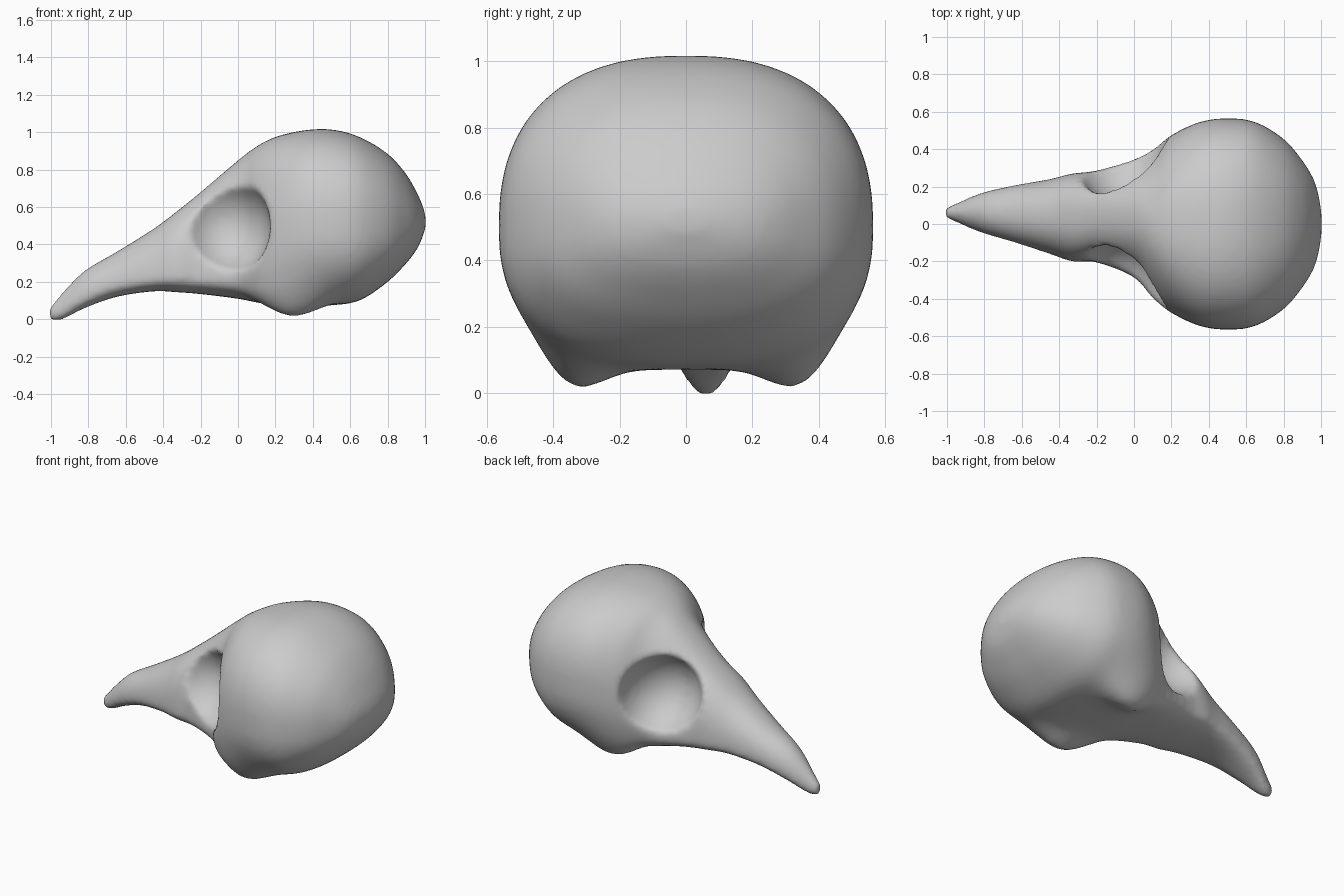
import bpy, bmesh, math

cube = bpy.data.objects.get("Cube")
if cube:
    bpy.data.objects.remove(cube, do_unlink=True)

bone = bpy.data.materials.new("bone grey")
bone.use_nodes = True
colour = (0.6, 0.6, 0.6, 1)
bone.diffuse_color = colour
bone.node_tree.nodes["Principled BSDF"].inputs["Base Color"].default_value = colour

# Skull stations: x, side shift, half width, top, bottom, height of widest point, roundness of roof
STATIONS = [
    (-1.01, .06, .025, .06, 0, .03, 2),
    (-.95, .06, .05, .13, -.005, .05, 2),
    (-.82, .06, .105, .26, .06, .13, 2.1),
    (-.65, .055, .15, .36, .12, .19, 2.2),
    (-.45, .04, .2, .485, .15, .22, 2.3),
    (-.33, .035, .235, .575, .145, .23, 2.4),
    (-.2, .04, .245, .68, .135, .22, 2.4),
    (0, .03, .315, .85, .11, .23, 2.3),
    (.1, 0, .4, .925, .09, .34, 2.2),
    (.2, 0, .475, .975, .075, .44, 2.3),
    (.35, 0, .545, 1.01, .07, .5, 2.4),
    (.5, 0, .565, 1.015, .075, .5, 2.4),
    (.65, 0, .545, .975, .1, .5, 2.4),
    (.8, 0, .455, .885, .2, .5, 2.3),
    (.9, 0, .34, .775, .3, .51, 2.2),
    (.96, 0, .24, .67, .38, .52, 2),
    (.99, 0, .14, .6, .45, .52, 2),
    (1.003, 0, .05, .55, .49, .52, 2),
]


def between(a, b, c, d, t):
    """Smooth curve value between b and c."""
    return b + t / 2 * (c - a + t * (2 * a - 5 * b + 4 * c - d + t * (3 * (b - c) + d - a)))


def smooth_stations(steps):
    last = len(STATIONS) - 1
    for i in range(last):
        four = [STATIONS[min(max(i + k, 0), last)] for k in (-1, 0, 1, 2)]
        for s in range(steps):
            yield [between(*v, s / steps) for v in zip(*four)]
    yield STATIONS[-1]


def power(v, n):
    return math.copysign(abs(v) ** (2 / n), v)


def base_lobe(x, y):
    """Drop of the rounded lobes under each side of the braincase."""
    return .115 * math.exp(-((x - .28) / .2) ** 2 - ((abs(y) - .35) / .13) ** 2)


def loft(name, sides=64):
    bm = bmesh.new()
    rings = []
    for x, shift, w, top, bottom, mid, roof in smooth_stations(4):
        ring = []
        for k in range(sides):
            a = math.tau * k / sides
            up = math.sin(a) >= 0
            n = roof if up else 2.5
            h = top - mid if up else mid - bottom
            y = shift + w * power(math.cos(a), n)
            z = mid + h * power(math.sin(a), n)
            if not up:
                z -= base_lobe(x, y) * min(1, -2 * math.sin(a))
            ring.append(bm.verts.new((x, y, z)))
        rings.append(ring)
    for r, q in zip(rings, rings[1:]):
        for k in range(sides):
            j = (k + 1) % sides
            bm.faces.new((r[k], r[j], q[j], q[k]))
    bm.faces.new(rings[0])
    bm.faces.new(rings[-1])
    bmesh.ops.recalc_face_normals(bm, faces=bm.faces)
    mesh = bpy.data.meshes.new(name)
    bm.to_mesh(mesh)
    bm.free()
    obj = bpy.data.objects.new(name, mesh)
    bpy.context.collection.objects.link(obj)
    return obj


skull = loft("skull")

# Large eye sockets, tilted so the brow rises towards the braincase
cutters = []
for side, label in ((1, "left"), (-1, "right")):
    bpy.ops.mesh.primitive_uv_sphere_add(
        segments=32, ring_count=20, location=(-.09, side * .42 + .02, .515),
        rotation=(0, -.4, side * .12))
    cutter = bpy.context.object
    cutter.name = label + "_socket_cutter"
    cutter.scale = (.26, .325, .285)
    cutter.hide_render = True
    cutters.append(cutter)
    cut = skull.modifiers.new(label + " socket", 'BOOLEAN')
    cut.operation = 'DIFFERENCE'
    cut.solver = 'EXACT'
    cut.object = cutter

# Blend everything into one smooth bone
remesh = skull.modifiers.new("blend", 'REMESH')
remesh.mode = 'VOXEL'
remesh.voxel_size = .02
relax = skull.modifiers.new("relax", 'SMOOTH')
relax.factor = .5
relax.iterations = 6

bpy.context.view_layer.update()
graph = bpy.context.evaluated_depsgraph_get()
mesh = bpy.data.meshes.new_from_object(skull.evaluated_get(graph))
skull.modifiers.clear()
skull.data = mesh
for cutter in cutters:
    bpy.data.objects.remove(cutter, do_unlink=True)

mesh.materials.clear()
mesh.materials.append(bone)
bpy.ops.object.select_all(action='DESELECT')
skull.select_set(True)
bpy.context.view_layer.objects.active = skull
bpy.ops.object.shade_smooth_by_angle(angle=math.radians(50))
